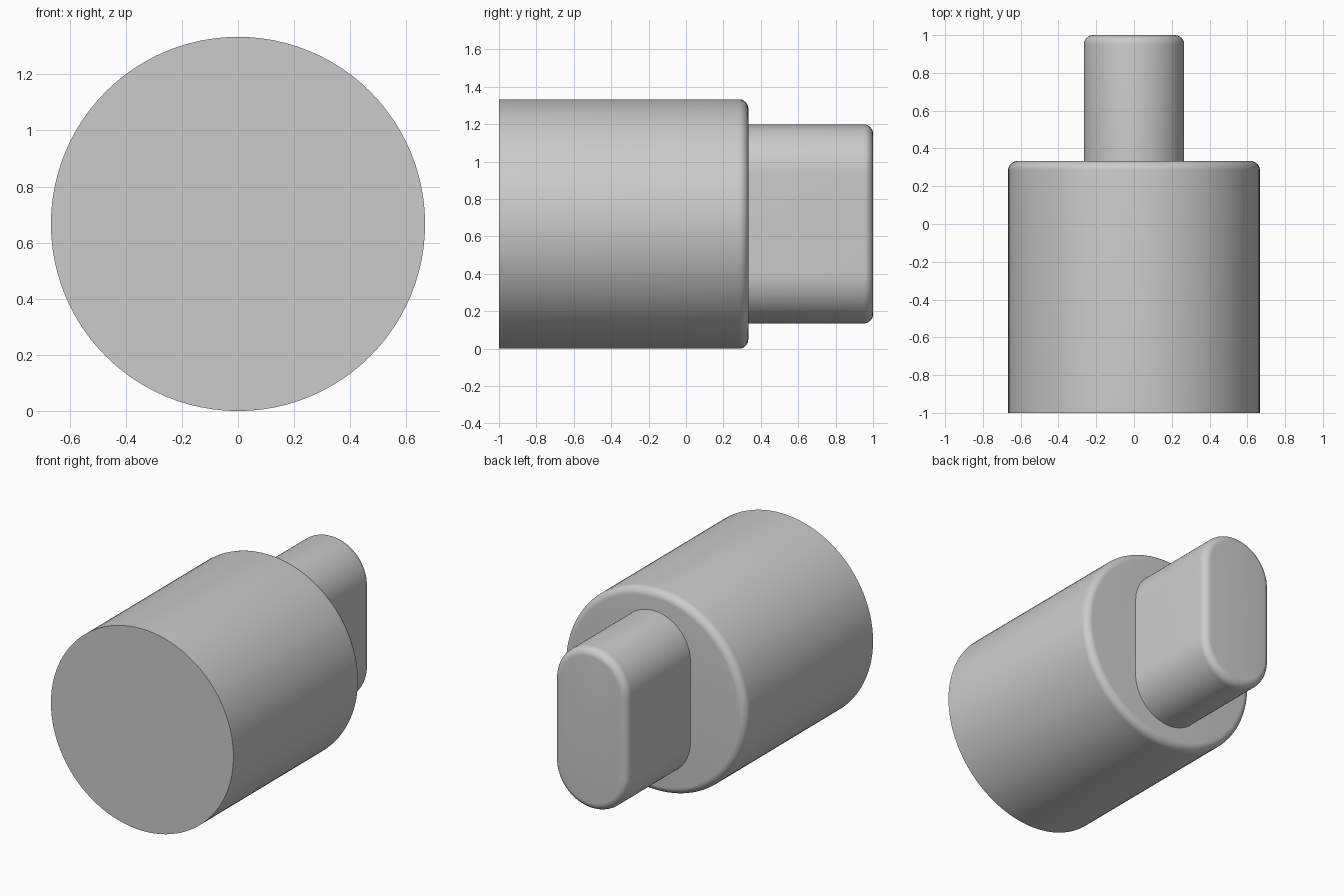
import bpy
import bmesh
import math

cube = bpy.data.objects.get("Cube")
if cube:
    bpy.data.objects.remove(cube, do_unlink=True)

# Single grey material
grey = bpy.data.materials.new("plain grey")
grey.use_nodes = True
colour = (0.6, 0.6, 0.6, 1.0)
grey.diffuse_color = colour
grey.node_tree.nodes["Principled BSDF"].inputs["Base Color"].default_value = colour

CENTRE_Z = 0.6667
FILLET = 0.05
SIDES = 96


def outline(radius, half_straight):
    """Circle, or an upright slot when half_straight is above zero."""
    points = []
    for start, shift in ((0, half_straight), (math.pi, -half_straight)):
        steps = SIDES // 2
        for i in range(steps + (1 if half_straight else 0)):
            a = start + math.pi * i / steps
            points.append((radius * math.cos(a),
                           CENTRE_Z + shift + radius * math.sin(a)))
    return points


def rounded_boss(name, radius, half_straight, y_front, y_back, front_cap):
    """Extrude an outline along y and round its back rim."""
    sections = [(y_front, radius)]
    for k in range(9):
        a = math.pi / 2 * k / 8
        sections.append((y_back - FILLET + FILLET * math.sin(a),
                         radius - FILLET + FILLET * math.cos(a)))
    bm = bmesh.new()
    rings = [[bm.verts.new((x, y, z)) for x, z in outline(r, half_straight)]
             for y, r in sections]
    for a, b in zip(rings, rings[1:]):
        for i in range(len(a)):
            j = (i + 1) % len(a)
            bm.faces.new((a[i], b[i], b[j], a[j]))
    if front_cap:
        bm.faces.new(rings[0])
    bm.faces.new(rings[-1][::-1])
    mesh = bpy.data.meshes.new(name)
    bm.to_mesh(mesh)
    bm.free()
    mesh.materials.append(grey)
    obj = bpy.data.objects.new(name, mesh)
    bpy.context.collection.objects.link(obj)
    bpy.ops.object.select_all(action='DESELECT')
    obj.select_set(True)
    bpy.context.view_layer.objects.active = obj
    bpy.ops.object.shade_smooth_by_angle(angle=math.radians(30))
    return obj


# Round main body, with a slot-shaped tab standing on its back face
rounded_boss("cylinder_body", 0.6667, 0.0, -1.0, 0.3333, True)
rounded_boss("drive_tab", 0.2660, 0.2660, 0.3333, 1.0, False)
